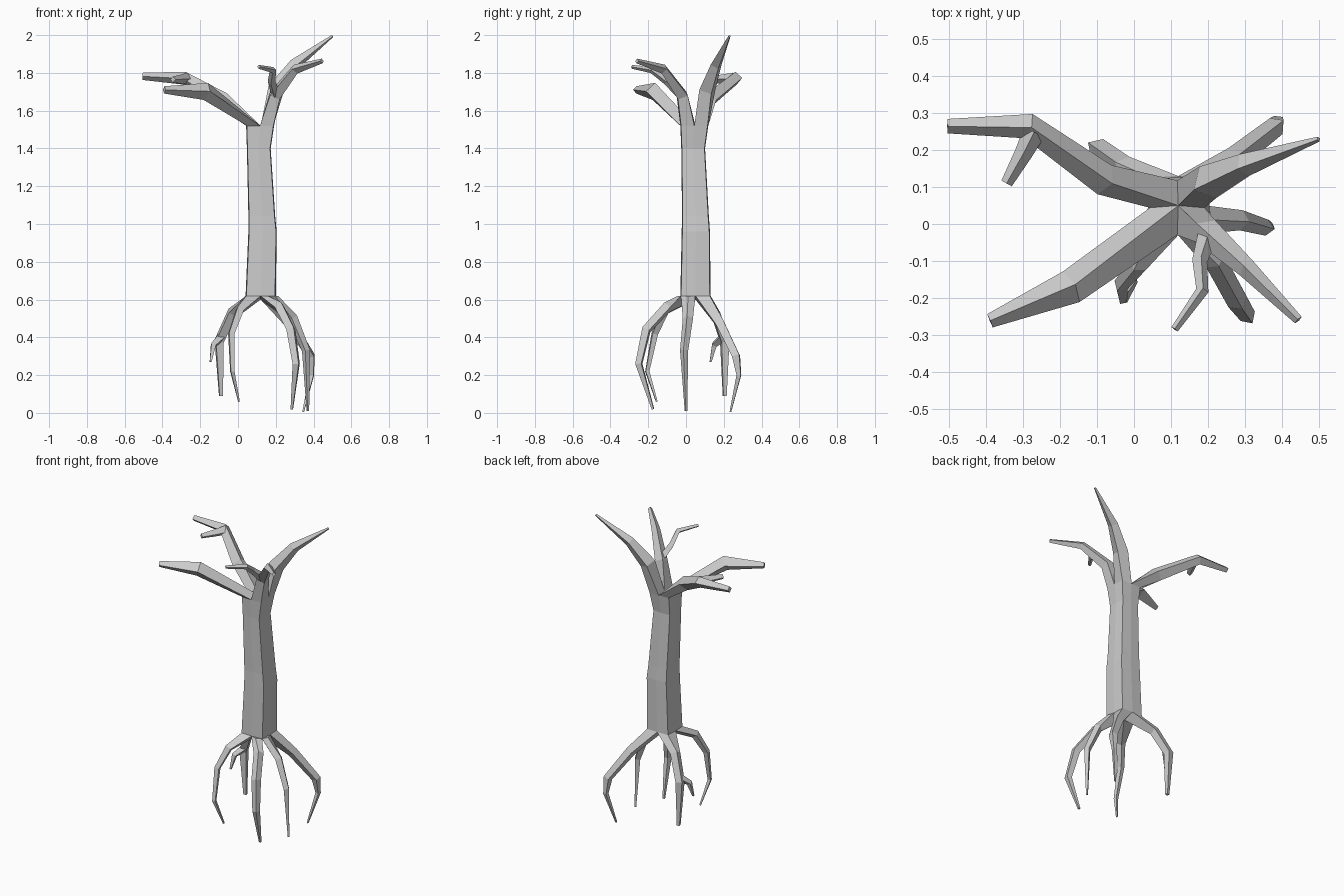
import bpy, bmesh
from math import cos, sin, radians
from mathutils import Vector as V

if "Cube" in bpy.data.objects:
    bpy.data.objects.remove(bpy.data.objects["Cube"])

Z = V((0, 0, 1))
TOP = (V((0.117, 0.044, 1.52)), 0.074)
BASE = (V((0.12, 0.05, 0.62)), 0.08)


def skin(name, rings):
    """Flat-faced closed tube through rings of equal size."""
    bm = bmesh.new()
    vs = [[bm.verts.new(p) for p in r] for r in rings]
    n = len(vs[0])
    for a, b in zip(vs, vs[1:]):
        for i in range(n):
            j = (i + 1) % n
            bm.faces.new((a[i], a[j], b[j], b[i]))
    bm.faces.new(vs[0][::-1])
    bm.faces.new(vs[-1])
    bmesh.ops.recalc_face_normals(bm, faces=bm.faces)
    me = bpy.data.meshes.new(name)
    bm.to_mesh(me)
    bm.free()
    ob = bpy.data.objects.new(name, me)
    bpy.context.collection.objects.link(ob)
    return ob


def rim(ring, deg):
    """Point on the squarish trunk outline (corners on the diagonals)."""
    c, r = ring
    a = radians(deg)
    r *= 1 + 0.34 * abs(sin(2 * a))
    return c + r * V((cos(a), sin(a), 0))


def limb(name, pts, start=None):
    """Tapered diamond-section limb; pts are (x, y, z, half width)."""
    P = [V(p[:3]) for p in pts]
    origin = sum(start, V()) / 4 if start else P[0]
    head = P[1] - origin
    side = Z.cross(V((head.x, head.y, 0))).normalized()
    rings = [start] if start else []
    for i, p in enumerate(P):
        before = P[i - 1] if i else origin
        after = P[i + 1] if i + 1 < len(P) else p
        t = ((p - before).normalized() + (after - p).normalized()).normalized()
        u = (side - t * side.dot(t)).normalized()
        v = t.cross(u)
        r = pts[i][3] * 1.15
        rings.append([p + v * r, p + u * r, p - v * r, p - u * r])
    skin(name, rings)


def branch(name, deg, pts):
    # each main branch grows out of one quarter of the trunk top
    limb(name, pts, [V((0.12, 0.05, 1.52)), rim(TOP, deg + 45),
                     rim(TOP, deg), rim(TOP, deg - 45)])


def root(name, deg, half, pts):
    # each root grows out of a wedge of the trunk base
    limb(name, pts, [rim(BASE, deg), rim(BASE, deg + half),
                     V((0.12, 0.05, 0.60)), rim(BASE, deg - half)])


# Eight-sided trunk
levels = [BASE, (V((0.13, 0.052, 0.96)), 0.075), (V((0.126, 0.05, 1.04)), 0.071),
          (V((0.110, 0.038, 1.40)), 0.063), TOP]
skin("trunk", [[rim(l, 45 * k) for k in range(8)] for l in levels])

# Branches
branch("branch_front_left", 225, [(-0.17, -0.17, 1.702, .041), (-0.39, -0.262, 1.71, .017)])
branch("branch_back_left", 135, [(-0.08, 0.12, 1.655, .038), (-0.285, 0.265, 1.772, .03),
                                 (-0.505, 0.265, 1.782, .017)])
limb("twig_back_left", [(-0.27, 0.25, 1.77, .027), (-0.30, 0.19, 1.767, .021),
                        (-0.345, 0.11, 1.765, .014)])
branch("branch_back_right", 45, [(0.20, 0.113, 1.71, .042), (0.30, 0.16, 1.845, .028),
                                 (0.50, 0.23, 1.995, .006)])
branch("branch_front_right", 315, [(0.195, -0.02, 1.68, .034), (0.305, -0.12, 1.82, .023),
                                   (0.445, -0.26, 1.863, .011)])
limb("twig_front_right", [(0.20, -0.03, 1.69, .024), (0.178, -0.10, 1.755, .018),
                          (0.185, -0.18, 1.815, .015), (0.11, -0.285, 1.832, .009)])

# Roots
root("root_back_left", 135, 45, [(-0.03, 0.155, 0.53, .028), (-0.10, 0.205, 0.38, .026),
                                 (-0.09, 0.205, 0.09, .011)])
limb("rootlet_back_left", [(-0.09, 0.195, 0.40, .022), (-0.13, 0.15, 0.36, .016),
                           (-0.145, 0.13, 0.27, .006)])
root("root_front_left", 225, 45, [(0.01, -0.11, 0.545, .023), (-0.035, -0.165, 0.42, .018),
                                  (-0.03, -0.205, 0.22, .012), (0.005, -0.155, 0.06, .005)])
root("root_front_right", 292, 22.5, [(0.22, -0.10, 0.56, .026), (0.28, -0.21, 0.44, .025),
                                     (0.308, -0.25, 0.26, .02), (0.285, -0.175, 0.02, .007)])
root("root_right", 337, 22.5, [(0.29, 0.01, 0.50, .024), (0.36, -0.01, 0.33, .019),
                               (0.37, 0.0, 0.01, .006)])
root("root_back_right", 45, 45, [(0.275, 0.18, 0.475, .028), (0.385, 0.265, 0.30, .024),
                                 (0.39, 0.28, 0.20, .014), (0.345, 0.235, 0.005, .005)])
